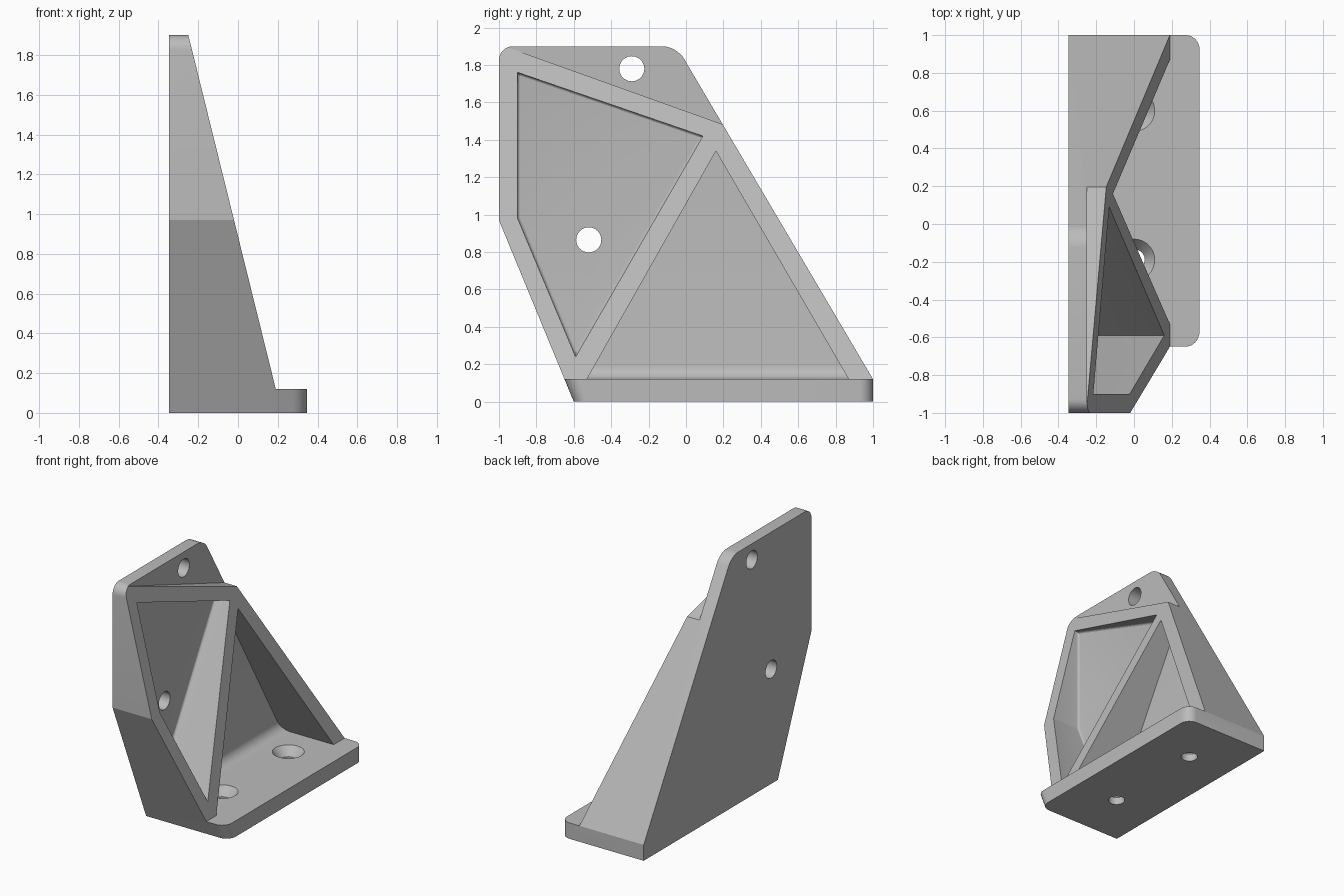
import bpy, bmesh, math
from mathutils import Matrix, Vector

old = bpy.data.objects.get("Cube")
if old:
    bpy.data.objects.remove(old, do_unlink=True)

HALF = 0.347       # half the width
WALL = -0.25       # inner face of the upright plate
FLOOR = 0.12       # top of the foot


def prism(points, low, high, place):
    """Extrude a 2D outline between two depths; place maps (a, b, depth) to xyz."""
    bm = bmesh.new()
    ends = [[bm.verts.new(place(a, b, d)) for a, b in points] for d in (low, high)]
    for ring in ends:
        bm.faces.new(ring)
    n = len(points)
    for i in range(n):
        j = (i + 1) % n
        bm.faces.new((ends[0][i], ends[0][j], ends[1][j], ends[1][i]))
    bmesh.ops.recalc_face_normals(bm, faces=bm.faces)
    return bm


def side(a, b, d):
    return (d, a, b)


def front(a, b, d):
    return (a, d, b)


def round_edges(bm, test, size, segments=8):
    edges = [e for e in bm.edges if test(e)]
    bmesh.ops.bevel(bm, geom=edges, offset=size, segments=segments,
                    profile=0.5, affect='EDGES', clamp_overlap=True)


def make(name, bm):
    bmesh.ops.recalc_face_normals(bm, faces=bm.faces)
    mesh = bpy.data.meshes.new(name)
    bm.to_mesh(mesh)
    bm.free()
    obj = bpy.data.objects.new(name, mesh)
    bpy.context.collection.objects.link(obj)
    return obj


def cut(body, bm):
    """Subtract a solid from the body and discard the cutter."""
    cutter = make("cutter", bm)
    cutter.hide_render = True
    mod = body.modifiers.new("cut", 'BOOLEAN')
    mod.operation = 'DIFFERENCE'
    mod.solver = 'EXACT'
    mod.object = cutter
    bpy.ops.object.select_all(action='DESELECT')
    bpy.context.view_layer.objects.active = body
    body.select_set(True)
    bpy.ops.object.modifier_apply(modifier=mod.name)
    bpy.data.objects.remove(cutter, do_unlink=True)


def round_cutter(center, axis, r1, r2, depth):
    bm = bmesh.new()
    turn = Vector((0, 0, 1)).rotation_difference(Vector(axis)).to_matrix().to_4x4()
    bmesh.ops.create_cone(bm, cap_ends=True, segments=48, radius1=r1, radius2=r2,
                          depth=depth, matrix=Matrix.Translation(center) @ turn)
    return bm


# Solid side outline with rounded top corners and rounded foot corners
outline = [(-0.6, 0), (1, 0), (1, FLOOR), (-0.05, 1.9), (-1, 1.9), (-1, 0.97)]
bm = prism(outline, -HALF, HALF, side)


def outer_corner(e):
    p, q = (v.co for v in e.verts)
    across = abs(p.x - q.x) > 0.1
    if across:
        return p.z > 1.8
    return p.x > 0.3 and min(p.z, q.z) < 0.01 and abs(p.z - q.z) > 0.01


round_edges(bm, outer_corner, 0.075)
bracket = make("angle_bracket", bm)

# Slanted front of the ribs, down to the foot
cut(bracket, prism([(0.19, FLOOR), (1, FLOOR), (1, 2.2), (-0.324, 2.2)], -1.5, 1.5, front))

# Clear space above the top rib, leaving the upright plate
cut(bracket, prism([(-1.1, 1.947), (0.4, 1.41), (0.4, 2.2), (-1.1, 2.2)], WALL, 1, side))

# Upper pocket with a small fillet against the plate
bm = prism([(-0.9, 1.76), (0.09, 1.42), (-0.59, 0.24), (-0.9, 0.98)], WALL, 0.6, side)
round_edges(bm, lambda e: all(v.co.x < WALL + 0.01 for v in e.verts), 0.018, 4)
cut(bracket, bm)

# Lower triangular pocket with a large fillet between plate and foot
bm = prism([(0.16, 1.34), (0.87, FLOOR), (-0.53, FLOOR)], WALL, 0.6, side)
round_edges(bm, lambda e: all(v.co.x < WALL + 0.01 and v.co.z < FLOOR + 0.01
                              for v in e.verts), 0.075)
cut(bracket, bm)

# Straight screw holes through the plate
for y, z in ((-0.29, 1.78), (-0.52, 0.865)):
    cut(bracket, round_cutter((-0.3, y, z), (1, 0, 0), 0.067, 0.067, 0.3))

# Countersunk screw holes through the foot
for y in (0.6, -0.19):
    cut(bracket, round_cutter((0, y, 0.05), (0, 0, 1), 0.057, 0.057, 0.3))
    cut(bracket, round_cutter((0, y, 0.09), (0, 0, 1), 0.045, 0.126, 0.1))

# Plain grey finish
grey = bpy.data.materials.new("plain grey")
grey.use_nodes = True
colour = (0.5, 0.5, 0.5, 1)
grey.diffuse_color = colour
grey.node_tree.nodes["Principled BSDF"].inputs["Base Color"].default_value = colour
bracket.data.materials.clear()
bracket.data.materials.append(grey)
for face in bracket.data.polygons:
    face.material_index = 0

bpy.ops.object.select_all(action='DESELECT')
bracket.select_set(True)
bpy.context.view_layer.objects.active = bracket
bpy.ops.object.shade_smooth_by_angle(angle=math.radians(20))
